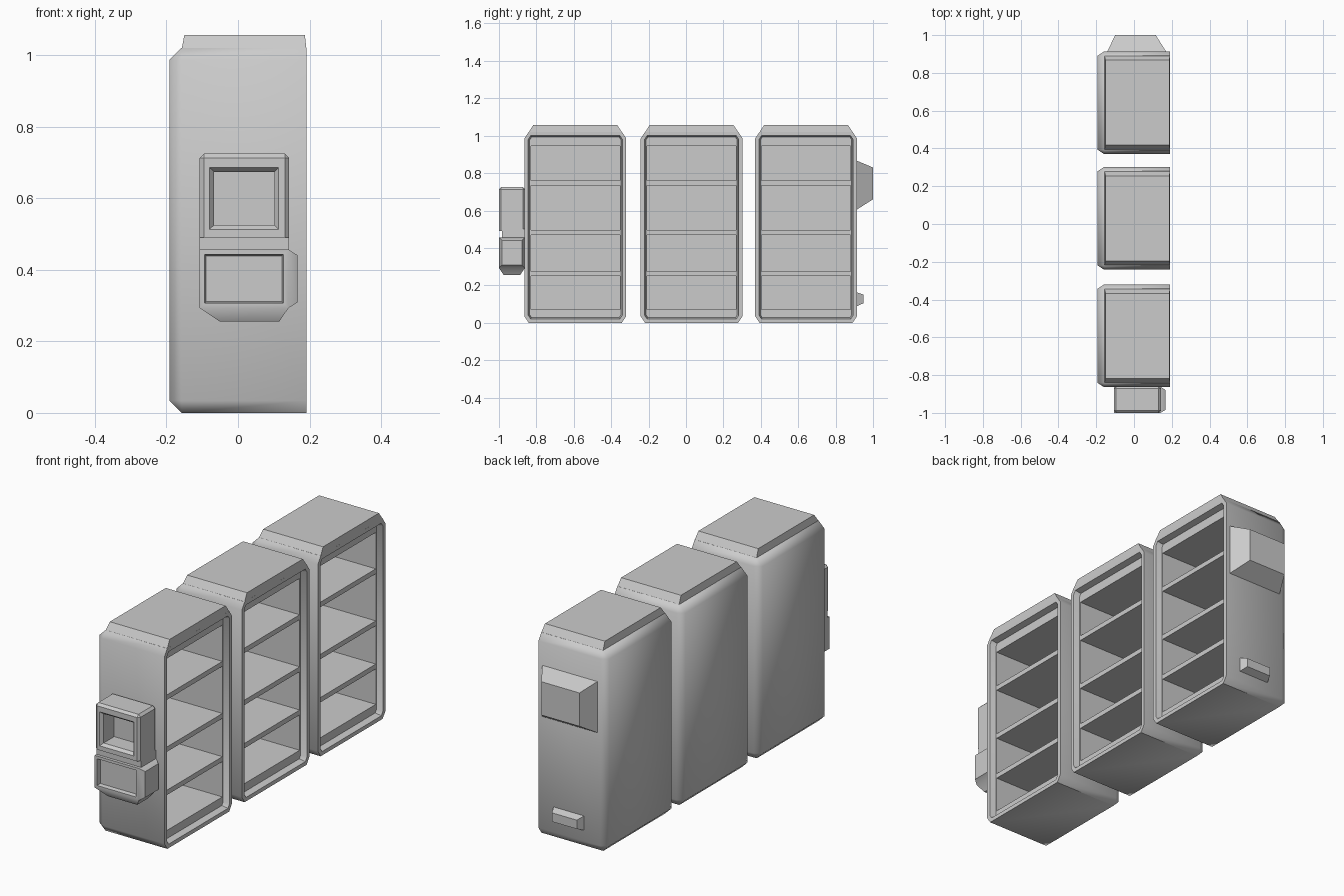
import bpy, bmesh, math
from mathutils import Vector

if "Cube" in bpy.data.objects:
    bpy.data.objects.remove(bpy.data.objects["Cube"])


def finish(bm, name, angle=50):
    me = bpy.data.meshes.new(name)
    bm.to_mesh(me)
    bm.free()
    ob = bpy.data.objects.new(name, me)
    bpy.context.collection.objects.link(ob)
    bpy.ops.object.select_all(action='DESELECT')
    ob.select_set(True)
    bpy.context.view_layer.objects.active = ob
    bpy.ops.object.shade_smooth_by_angle(angle=math.radians(angle))
    return ob


def box(lo, hi):
    bm = bmesh.new()
    bmesh.ops.create_cube(bm, size=1)
    for v in bm.verts:
        v.co = Vector([lo[i] if v.co[i] < 0 else hi[i] for i in range(3)])
    bm.normal_update()
    return bm


def facing(bm, d):
    # largest face pointing in direction d
    bm.normal_update()
    d = Vector(d)
    return max((f for f in bm.faces if f.normal.dot(d) > 0.95),
               key=lambda f: f.calc_area())


def inset(bm, face, thickness, depth=0.0):
    bmesh.ops.inset_individual(bm, faces=[face], thickness=thickness,
                               depth=depth, use_even_offset=True)
    bm.normal_update()


def bevel(bm, edges, w):
    bmesh.ops.bevel(bm, geom=edges, offset=w, offset_type='OFFSET',
                    segments=1, profile=0.5, affect='EDGES')
    bm.normal_update()


def loft(name, a, b):
    # solid between two four-point outlines
    bm = bmesh.new()
    va = [bm.verts.new(p) for p in a]
    vb = [bm.verts.new(p) for p in b]
    bm.faces.new(va)
    bm.faces.new(vb)
    for i in range(4):
        j = (i + 1) % 4
        bm.faces.new((va[i], va[j], vb[j], vb[i]))
    bmesh.ops.recalc_face_normals(bm, faces=bm.faces)
    return finish(bm, name, 30)


def rect_z(x0, x1, y0, y1, z):
    return [(x0, y0, z), (x1, y0, z), (x1, y1, z), (x0, y1, z)]


def rect_y(x0, x1, z0, z1, y):
    return [(x0, y, z0), (x1, y, z0), (x1, y, z1), (x0, y, z1)]


CELLS = [(0.07, 0.25), (0.275, 0.47), (0.495, 0.735), (0.76, 0.945)]
FRONT, BACK = 0.16, -0.15


def cabinet(label, yc):
    # chamfered shell, bevelled while stretched so the y chamfer is narrower
    s = 1.5
    bm = box((-0.192, -0.272 * s, 0), (0.191, 0.272 * s, 1.02))
    bevel(bm, [e for e in bm.edges if min(v.co.x for v in e.verts) < 0], 0.034)
    for v in bm.verts:
        v.co.y = v.co.y / s + yc
    side = facing(bm, (1, 0, 0))
    inset(bm, side, 0.02)
    inset(bm, side, 0.008, FRONT - 0.191)
    bmesh.ops.delete(bm, geom=[side], context='FACES')
    finish(bm, label + "_cabinet_shell")

    # shelf edges and deep compartments
    bm = bmesh.new()

    def face(*pts):
        bm.faces.new([bm.verts.new(p) for p in pts])

    def strip(y0, y1, z0, z1):
        face((FRONT, y0, z0), (FRONT, y1, z0), (FRONT, y1, z1), (FRONT, y0, z1))

    l, r = yc - 0.238, yc + 0.238
    strip(l - 0.008, l, 0.028, 0.992)
    strip(r, r + 0.008, 0.028, 0.992)
    levels = [0.028] + [z for c in CELLS for z in c] + [0.992]
    for z0, z1 in zip(levels[::2], levels[1::2]):
        strip(l, r, z0, z1)
    for z0, z1 in CELLS:
        ring = [(l, z0), (r, z0), (r, z1), (l, z1)]
        for i in range(4):
            a, b = ring[i], ring[(i + 1) % 4]
            face((FRONT, *b), (FRONT, *a), (BACK, *a), (BACK, *b))
        face(*[(BACK, *p) for p in ring])
    bmesh.ops.remove_doubles(bm, verts=bm.verts, dist=0.0005)
    finish(bm, label + "_cabinet_shelves", 30)

    # raised top cap
    loft(label + "_cabinet_top",
         rect_z(-0.157, 0.191, yc - 0.249, yc + 0.249, 1.019),
         rect_z(-0.15, 0.187, yc - 0.225, yc + 0.225, 1.056))


for label, yc in (("front", -0.592), ("middle", 0.03), ("rear", 0.642)):
    cabinet(label, yc)

# front display housing with a deep window
bm = box((-0.107, -1.0, 0.49), (0.143, -0.86, 0.725))
bevel(bm, [e for e in bm.edges if max(v.co.z for v in e.verts) > 0.7], 0.012)
f = facing(bm, (0, -1, 0))
for x0, x1, z0, z1, depth in ((-0.08, 0.113, 0.513, 0.686, 0),
                              (-0.067, 0.102, 0.525, 0.674, -0.015),
                              (-0.067, 0.102, 0.525, 0.674, -0.10)):
    inset(bm, f, 0.004, 0)
    for v in f.verts:
        v.co = (x0 if v.co.x < 0.018 else x1, -1.0 - depth,
                z0 if v.co.z < 0.6 else z1)
finish(bm, "front_display", 30)

# neck between display and tray
bm = box((-0.107, -0.985, 0.44), (0.143, -0.86, 0.50))
finish(bm, "front_neck", 30)

# tray with recessed front, side and bottom bulges
bm = box((-0.107, -1.0, 0.293), (0.141, -0.862, 0.457))
f = facing(bm, (0, -1, 0))
inset(bm, f, 0.014)
inset(bm, f, 0.004, -0.02)
inset(bm, facing(bm, (1, 0, 0)), 0.016, 0.025)
bottom = facing(bm, (0, 0, -1))
inset(bm, bottom, 0.025, 0.038)
for v in bottom.verts:
    v.co.x = -0.05 if v.co.x < 0 else 0.115
finish(bm, "front_tray", 35)

# rear hood and small rear latch
loft("rear_hood", rect_y(-0.145, 0.175, 0.60, 0.87, 0.905),
     rect_y(-0.10, 0.115, 0.66, 0.83, 1.0))
loft("rear_latch", rect_y(-0.07, 0.11, 0.085, 0.165, 0.905),
     rect_y(-0.05, 0.09, 0.105, 0.15, 0.95))
